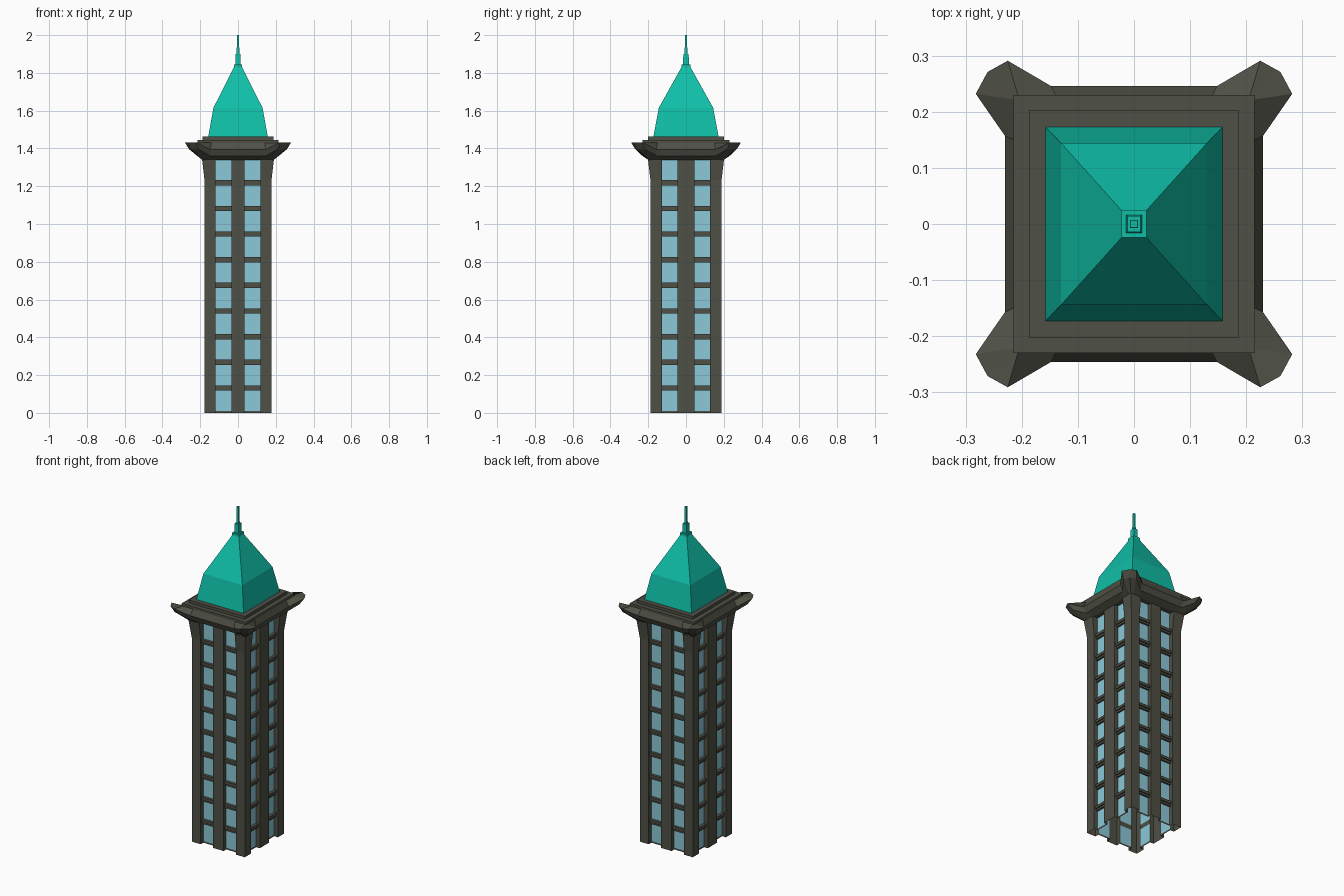
import bpy, bmesh

if "Cube" in bpy.data.objects:
    bpy.data.objects.remove(bpy.data.objects["Cube"])

HX, HY = 0.177, 0.188      # shaft half sizes
DEPTH = 0.025              # window recess
PITCH, ROWS, Z_TOP = 0.1358, 10, 1.34


def material(name, rgb):
    m = bpy.data.materials.new(name)
    m.diffuse_color = (*rgb, 1)
    m.use_nodes = True
    m.node_tree.nodes["Principled BSDF"].inputs["Base Color"].default_value = m.diffuse_color
    return m


stone = material("stone", (0.078, 0.08, 0.06))
glass = material("glass", (0.26, 0.58, 0.69))
copper = material("copper", (0.005, 0.52, 0.39))


def finish(name, bm, mats, fix=True):
    if fix:
        bmesh.ops.recalc_face_normals(bm, faces=bm.faces)
    me = bpy.data.meshes.new(name)
    bm.to_mesh(me)
    bm.free()
    ob = bpy.data.objects.new(name, me)
    for m in mats:
        me.materials.append(m)
    bpy.context.collection.objects.link(ob)
    return ob


def loft(name, rings, mat, bottom=True, top=True):
    bm = bmesh.new()
    loops = [[bm.verts.new(p) for p in r] for r in rings]
    n = len(loops[0])
    for a, b in zip(loops, loops[1:]):
        for i in range(n):
            j = (i + 1) % n
            bm.faces.new((a[i], a[j], b[j], b[i]))
    if bottom:
        bm.faces.new(loops[0][::-1])
    if top:
        bm.faces.new(loops[-1])
    return finish(name, bm, [mat])


def rect(x, y, z):
    return [(-x, -y, z), (x, -y, z), (x, y, z), (-x, y, z)]


def four_way(quarter):
    """Mirror a counter-clockwise corner outline into all four corners."""
    q = list(quarter)
    out = q + [(-x, y, z) for x, y, z in q[::-1]]
    return out + [(-x, -y, z) for x, y, z in q] + [(x, -y, z) for x, y, z in q[::-1]]


# Shaft: fluted cross-section, with glass at the back of each channel
def section(z, flare=0.0):
    x, y, f = HX, HY, flare
    q = [(x, 0.045), (x - DEPTH, 0.045), (x - DEPTH, 0.128), (x + f, 0.128),
         (x + f, y + f), (0.118, y + f), (0.118, y - DEPTH), (0.035, y - DEPTH), (0.035, y)]
    return four_way([(a, b, z) for a, b in q])


levels = [(0.0, False)]
for r in range(ROWS):
    levels += [(0.01 + r * PITCH, True), (0.118 + r * PITCH, False)]
bm = bmesh.new()
zs = [z for z, _ in levels]
loops = [[bm.verts.new(p) for p in section(z, 0.013 * max(0, (z - 1.23) / 0.11))] for z in zs]
n = len(loops[0])
glass_edges = {1, 6}
glass_edges |= {n // 2 - 2 - i for i in (1, 6)}
glass_edges |= {i + n // 2 for i in list(glass_edges)}
for k in range(len(loops) - 1):
    for i in range(n):
        j = (i + 1) % n
        f = bm.faces.new((loops[k][i], loops[k][j], loops[k + 1][j], loops[k + 1][i]))
        f.material_index = int(levels[k][1] and i in glass_edges)
finish("shaft", bm, [stone, glass])


# Spandrels: stepped bars between the windows
def box(bm, x0, x1, y0, y1, z0, z1):
    v = [bm.verts.new((x, y, z)) for z in (z0, z1)
         for x, y in ((x0, y0), (x1, y0), (x1, y1), (x0, y1))]
    for f in ((3, 2, 1, 0), (4, 5, 6, 7), (0, 1, 5, 4), (1, 2, 6, 5), (2, 3, 7, 6), (3, 0, 4, 7)):
        bm.faces.new([v[i] for i in f])


bm = bmesh.new()
for r in range(ROWS - 1):
    z = 0.118 + r * PITCH
    for s in (-1, 1):
        for t in (-1, 1):
            for z0, z1, d in ((z, z + 0.012, 0.010), (z + 0.012, z + 0.028, 0.017)):
                xs = sorted((s * 0.035, s * 0.118))
                ys = sorted((t * (HY - DEPTH), t * (HY - DEPTH + d)))
                box(bm, *xs, *ys, z0, z1)
                xs = sorted((s * (HX - DEPTH), s * (HX - DEPTH + d)))
                ys = sorted((t * 0.045, t * 0.128))
                box(bm, *xs, *ys, z0, z1)
finish("spandrels", bm, [stone])

# Eaves: dipped sides with upturned corner horns
neck = four_way([(0.18, 0.12, 1.34), (0.19, 0.185, 1.34), (0.19, 0.201, 1.34),
                 (0.175, 0.201, 1.34), (0.11, 0.192, 1.34)])
under = four_way([(0.215, 0.155, 1.36), (0.258, 0.218, 1.395), (0.245, 0.255, 1.395),
                  (0.208, 0.268, 1.395), (0.146, 0.23, 1.36)])
rim = four_way([(0.23, 0.157, 1.395), (0.282, 0.232, 1.432), (0.261, 0.271, 1.432),
                (0.225, 0.291, 1.432), (0.148, 0.246, 1.395)])
crown = four_way([(0.215, 0.15, 1.43), (0.215, 0.222, 1.43), (0.215, 0.23, 1.43),
                  (0.207, 0.23, 1.43), (0.14, 0.23, 1.43)])
loft("eaves", [neck, under, rim, crown], stone)
loft("cornice_lower_step", [rect(0.215, 0.23, 1.425), rect(0.215, 0.23, 1.445)], stone)
loft("cornice_upper_step", [rect(0.187, 0.202, 1.44), rect(0.187, 0.202, 1.462)], stone)

# Copper roof and finial
loft("roof", [rect(0.158, 0.173, 1.46), rect(0.13, 0.144, 1.615), rect(0.022, 0.024, 1.83),
              rect(0.022, 0.024, 1.845)], copper)
loft("finial_base", [rect(0.014, 0.016, 1.84), rect(0.012, 0.014, 1.90)], copper)
loft("finial_spike", [rect(0.007, 0.007, 1.895), rect(0.006, 0.006, 2.0)], copper)
